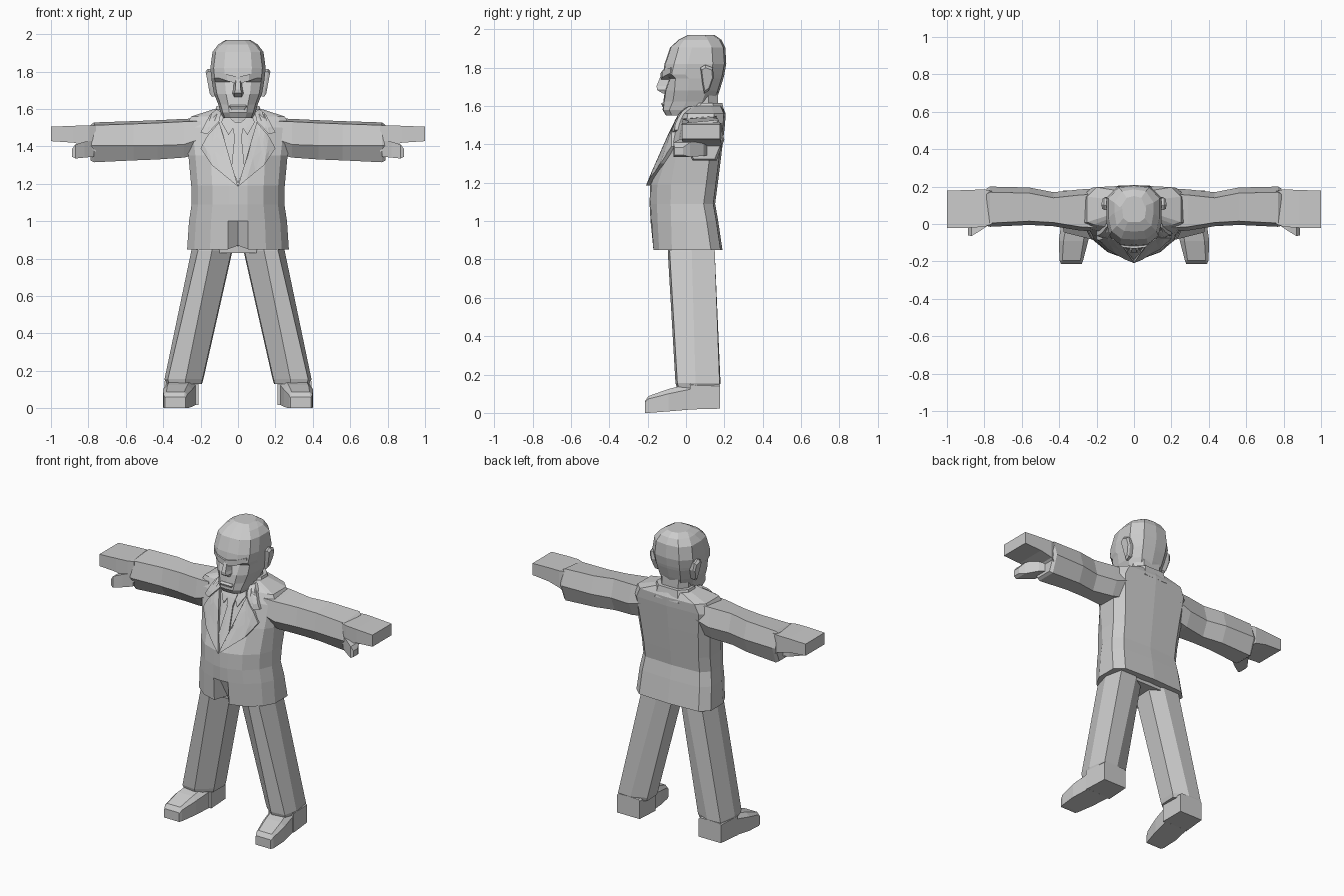
import bpy, bmesh
from mathutils import Vector
from mathutils.bvhtree import BVHTree

grey = bpy.data.materials.new("plain grey")
grey.diffuse_color = (0.6, 0.6, 0.6, 1)


def finish(name, bm):
    bmesh.ops.recalc_face_normals(bm, faces=bm.faces)
    me = bpy.data.meshes.new(name)
    bm.to_mesh(me)
    bm.free()
    me.materials.append(grey)
    ob = bpy.data.objects.new(name, me)
    bpy.context.collection.objects.link(ob)
    return ob


def loft(name, rings, side=1):
    """Skin a row of equal-length rings and cap both ends."""
    bm = bmesh.new()
    rows = [[bm.verts.new((p[0] * side, p[1], p[2])) for p in r] for r in rings]
    n = len(rows[0])
    for a, b in zip(rows, rows[1:]):
        for i in range(n):
            j = (i + 1) % n
            bm.faces.new((a[i], a[j], b[j], b[i]))
    bm.faces.new(rows[0])
    bm.faces.new(rows[-1])
    bmesh.ops.triangulate(bm, faces=[f for f in bm.faces if len(f.verts) > 4])
    return finish(name, bm)


def both(name, rings):
    loft("left_" + name, rings, 1)
    loft("right_" + name, rings, -1)


def sym(half, z):
    """Full ring from a half outline that starts and ends on the centre line."""
    return [(x, y, z) for x, y in half] + [(-x, y, z) for x, y in half[-2:0:-1]]


# jacket body
def body_ring(z, w, yf, yb):
    yc = max(0.0, yf + 0.03)
    d = yc - yf
    return sym([(0, yf), (0.2 * w, yf + 0.03 * d), (0.55 * w, yf + 0.2 * d),
                (0.86 * w, yf + 0.58 * d), (w, yc), (w, yb - 0.06),
                (0.8 * w, yb - 0.01), (0, yb)], z)


body = [body_ring(*r) for r in (
    (0.85, 0.272, -0.175, 0.19), (1.0, 0.262, -0.185, 0.168), (1.09, 0.248, -0.19, 0.152),
    (1.19, 0.25, -0.187, 0.165), (1.35, 0.265, -0.12, 0.185), (1.5, 0.284, -0.055, 0.203),
    (1.56, 0.25, -0.02, 0.207), (1.6, 0.125, 0.02, 0.19))]
body[0][0] = (0, -0.11, 0.87)      # notch where the jacket fronts part
jacket = loft("jacket", body)
bvh = BVHTree.FromPolygons([v.co for v in jacket.data.vertices],
                           [p.vertices[:] for p in jacket.data.polygons])


# plates laid over the chest
def plate(name, outline, lift, side=1):
    bm = bmesh.new()
    f = bm.faces.new([bm.verts.new((x * side, 0, z)) for x, z in outline])
    bmesh.ops.triangulate(bm, faces=[f])
    bmesh.ops.subdivide_edges(bm, edges=bm.edges[:], cuts=2, use_grid_fill=True)
    for v in bm.verts:
        hit = bvh.ray_cast(Vector((v.co.x, -1, v.co.z)), Vector((0, 1, 0)))[0]
        v.co.y = (hit.y if hit else 0) - lift
    ext = bmesh.ops.extrude_face_region(bm, geom=bm.faces[:])
    for v in ext["geom"]:
        if isinstance(v, bmesh.types.BMVert):
            v.co.y += lift + 0.01
    finish(name, bm)


lapel = [(0, 1.185), (0.055, 1.35), (0.1, 1.53), (0.165, 1.455), (0.2, 1.39), (0.14, 1.3)]
collar = [(0.1, 1.535), (0.165, 1.465), (0.2, 1.475), (0.15, 1.57), (0.115, 1.598), (0.09, 1.585)]
shirt_collar = [(0.01, 1.525), (0.05, 1.46), (0.09, 1.53), (0.07, 1.575)]
for s, side in ((1, "left_"), (-1, "right_")):
    plate(side + "lapel", lapel, 0.022, s)
    plate(side + "jacket_collar", collar, 0.022, s)
    plate(side + "shirt_collar", shirt_collar, 0.012, s)
plate("tie_knot", [(-0.035, 1.53), (-0.02, 1.455), (0.02, 1.455), (0.035, 1.53)], 0.016)
plate("tie", [(-0.018, 1.46), (-0.035, 1.29), (0, 1.2), (0.035, 1.29), (0.018, 1.46)], 0.009)


# collar band and neck
def oval(z, w, yf, yb):
    return sym([(0, yf), (0.6 * w, yf + 0.01), (w, yf + 0.06), (w, yb - 0.05),
                (0.6 * w, yb), (0, yb)], z)


loft("collar_band", [oval(1.54, 0.14, -0.02, 0.205), oval(1.615, 0.115, 0.02, 0.19)])
loft("neck", [oval(1.5, 0.1, -0.04, 0.17), oval(1.72, 0.1, -0.02, 0.165)])


# head: z, half width, front, back, front-corner depth
def head_ring(z, w, yf, yb, c):
    return sym([(0, yf), (0.5 * w, yf + 0.1 * c), (0.88 * w, yf + c), (w, yf + c + 0.07),
                (w, yb - 0.07), (0.6 * w, yb - 0.01), (0, yb)], z)


loft("head", [head_ring(*r) for r in (
    (1.552, 0.08, -0.105, 0.1, 0.03), (1.58, 0.092, -0.122, 0.13, 0.035),
    (1.625, 0.106, -0.118, 0.155, 0.05), (1.68, 0.128, -0.11, 0.175, 0.05),
    (1.745, 0.14, -0.085, 0.195, 0.03), (1.765, 0.142, -0.12, 0.2, 0.045),
    (1.82, 0.148, -0.112, 0.21, 0.05), (1.905, 0.136, -0.083, 0.205, 0.045),
    (1.945, 0.105, -0.04, 0.185, 0.03), (1.97, 0.065, 0.01, 0.15, 0.02))])

# nose and mouth
loft("nose", [[(-w, -0.07, z), (-t, yf, z), (t, yf, z), (w, -0.07, z)] for z, w, t, yf in (
    (1.665, 0.03, 0.018, -0.12), (1.685, 0.038, 0.02, -0.152), (1.705, 0.03, 0.014, -0.153),
    (1.775, 0.016, 0.01, -0.125))])
loft("lower_lip", [[(-w, -0.09, z), (-w * 0.8, yf, z), (w * 0.8, yf, z), (w, -0.09, z)]
                   for z, w, yf in ((1.595, 0.04, -0.122), (1.612, 0.055, -0.13), (1.622, 0.05, -0.118))])


def box_ring_x(x, y0, y1, z0, z1):
    return [(x, y0, z0), (x, y1, z0), (x, y1, z1), (x, y0, z1)]


# angry brows sloping to the nose
both("brow", [box_ring_x(0.0, -0.132, -0.08, 1.735, 1.772), box_ring_x(0.06, -0.124, -0.07, 1.75, 1.785),
              box_ring_x(0.118, -0.082, -0.04, 1.772, 1.8)])

# ears
ear = [(0.075, 1.8), (0.1, 1.815), (0.14, 1.8), (0.145, 1.75), (0.12, 1.68), (0.095, 1.665), (0.085, 1.72)]
both("ear", [[(x + 0.15 * (z - 1.74), 0.11 + (y - 0.11) * k, 1.74 + (z - 1.74) * k) for y, z in ear]
             for x, k in ((0.115, 0.9), (0.15, 1.0), (0.162, 0.8))])


# sleeves
def sleeve_ring(x, yf, yb, top, mid, low):
    return [(x, yf, mid), (x, yf + 0.02, top - 0.015), (x, yb - 0.03, top),
            (x, yb, mid + 0.02), (x, yb - 0.04, low), (x, yf + 0.05, low)]


both("sleeve", [sleeve_ring(*r) for r in (
    (0.2, -0.04, 0.19, 1.55, 1.44, 1.36), (0.29, -0.035, 0.185, 1.547, 1.41, 1.34),
    (0.43, -0.012, 0.17, 1.54, 1.405, 1.33), (0.56, -0.005, 0.195, 1.535, 1.405, 1.325),
    (0.77, -0.015, 0.2, 1.528, 1.405, 1.315), (0.788, -0.01, 0.19, 1.515, 1.405, 1.325))])

# hands and thumbs
both("hand", [box_ring_x(0.76, 0.0, 0.175, 1.37, 1.512), box_ring_x(0.8, -0.015, 0.185, 1.4, 1.512),
              box_ring_x(0.88, -0.02, 0.182, 1.42, 1.51), box_ring_x(1.0, -0.022, 0.178, 1.428, 1.505)])
both("thumb", [box_ring_x(0.77, 0.0, 0.12, 1.345, 1.43), box_ring_x(0.82, -0.035, 0.09, 1.34, 1.425),
               box_ring_x(0.87, -0.065, 0.02, 1.335, 1.41), box_ring_x(0.888, -0.06, -0.015, 1.345, 1.385)])

# trouser legs
low = [(0.375, -0.045), (0.28, -0.055), (0.19, 0.02), (0.185, 0.14), (0.28, 0.18), (0.375, 0.175), (0.393, 0.05)]
high = [(0.215, -0.085), (0.14, -0.095), (0.035, -0.03), (0.03, 0.1), (0.11, 0.15), (0.225, 0.15), (0.25, 0.03)]
both("trouser_leg", [[(0.29 + (x - 0.29) * 0.93, 0.06 + (y - 0.06) * 0.93, 0.13) for x, y in low],
                     [(x, y, 0.155) for x, y in low],
                     [(x, y, 0.84) for x, y in high],
                     [(x * 0.88, y * 0.9, 0.95) for x, y in high]])
loft("trouser_seat", [oval(0.83, 0.16, -0.08, 0.14), oval(0.95, 0.2, -0.09, 0.14)])


# shoes
def shoe_ring(y, x0, x1, bottom, top, bevel):
    return [(x0, y, bottom), (x1, y, bottom), (x1, y, top - bevel), (x1 - bevel, y, top),
            (x0 + bevel, y, top), (x0, y, top - bevel)]


both("shoe_front", [shoe_ring(*r) for r in (
    (-0.215, 0.28, 0.39, 0.0, 0.06, 0.005), (-0.195, 0.272, 0.398, 0.0, 0.088, 0.015),
    (-0.09, 0.245, 0.402, 0.008, 0.125, 0.025), (0.03, 0.225, 0.385, 0.018, 0.155, 0.03))])
both("shoe_heel", [shoe_ring(0.02, 0.21, 0.392, 0.018, 0.155, 0.01),
                   shoe_ring(0.178, 0.215, 0.38, 0.022, 0.15, 0.01)])
